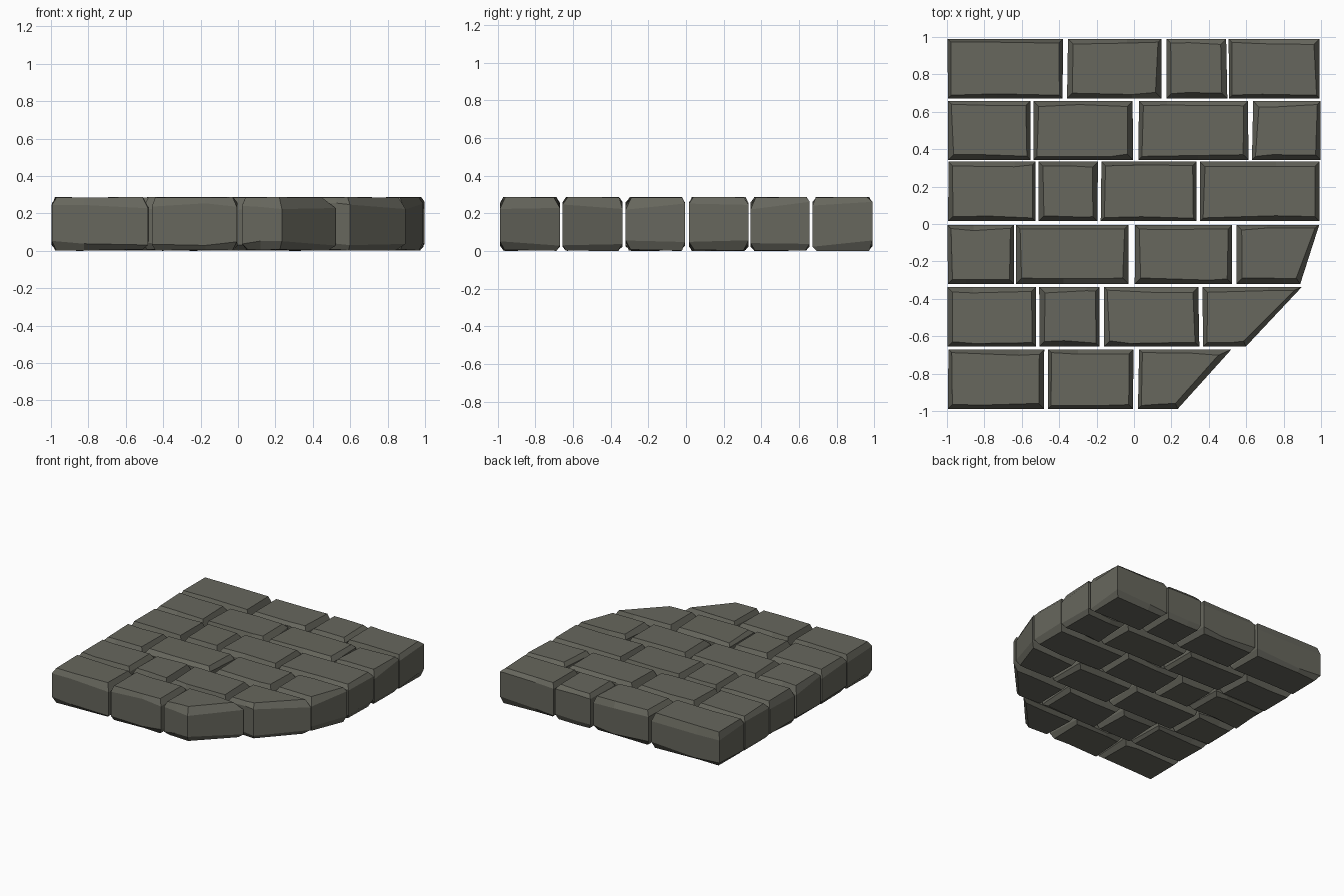
import bpy, bmesh, random
from mathutils import Vector

if "Cube" in bpy.data.objects:
    bpy.data.objects.remove(bpy.data.objects["Cube"])

random.seed(7)
H = 0.288
mat = bpy.data.materials.new("stone_grey")
mat.diffuse_color = (0.135, 0.135, 0.11, 1)
mat.use_nodes = True
mat.node_tree.nodes["Principled BSDF"].inputs["Base Color"].default_value = mat.diffuse_color


def inset(pts, amounts):
    """Move each corner of a counter-clockwise outline inward along its mitre."""
    out, n = [], len(pts)
    for i, p in enumerate(pts):
        a = (p - pts[i - 1]).normalized()
        b = (pts[(i + 1) % n] - p).normalized()
        na, nb = Vector((-a.y, a.x)), Vector((-b.y, b.x))
        out.append(p + (na + nb) / (1 + na.dot(nb)) * amounts[i])
    return out


def stone(name, x0, x1, y0, y1, x1_low=None):
    """Rough block with uneven chamfers; x1_low slants the right end."""
    j = lambda s: random.uniform(-s, s)
    low = x1 if x1_low is None else x1_low
    # one worn point along the front and back edges
    t, u = random.uniform(0.25, 0.8), random.uniform(0.25, 0.8)
    pts = [Vector(p) for p in (
        (x0 + 0.004 + j(0.004), y0), (x0 + (low - x0) * t, y0), (low - 0.004 + j(0.004), y0),
        (x1 - 0.004 + j(0.004), y1), (x0 + (x1 - x0) * u, y1), (x0 + 0.004 + j(0.004), y1))]
    top = inset(pts, [0.024 + j(0.008) for _ in pts])
    bot = inset(pts, [0.024 + j(0.008) for _ in pts])
    rings = [
        [(p.x, p.y, 0.004 + j(0.004)) for p in bot],
        [(p.x, p.y, 0.04 + j(0.018)) for p in pts],
        [(p.x, p.y, 0.24 + j(0.022)) for p in pts],
        [(p.x, p.y, H - 0.002 + j(0.002)) for p in top]]
    bm = bmesh.new()
    vs = [[bm.verts.new(c) for c in r] for r in rings]
    n = len(pts)
    for lo, hi in zip(vs, vs[1:]):
        for i in range(n):
            k = (i + 1) % n
            bm.faces.new((lo[i], lo[k], hi[k], hi[i]))
    bm.faces.new(vs[0][::-1])
    bm.faces.new(vs[-1])
    me = bpy.data.meshes.new(name)
    bm.to_mesh(me)
    bm.free()
    me.materials.append(mat)
    bpy.context.collection.objects.link(bpy.data.objects.new(name, me))


# courses: y range, then (left, right[, right at front edge]) of each stone
courses = [
    (0.672, 0.99, [(-1, -0.375), (-0.36, 0.15), (0.17, 0.5), (0.505, 1)]),
    (0.343, 0.657, [(-1, -0.553), (-0.54, -0.005), (0.02, 0.618), (0.63, 1)]),
    (0.015, 0.333, [(-1, -0.52), (-0.512, -0.192), (-0.178, 0.338), (0.35, 1)]),
    (-0.32, -0.005, [(-1, -0.64), (-0.632, -0.028), (0, 0.53), (0.545, 0.995, 0.895)]),
    (-0.655, -0.337, [(-1, -0.52), (-0.51, -0.178), (-0.163, 0.35), (0.363, 0.9, 0.6)]),
    (-0.988, -0.67, [(-1, -0.475), (-0.463, 0), (0.02, 0.525, 0.24)]),
]
for r, (y0, y1, row) in enumerate(courses):
    for c, (x0, x1, *cut) in enumerate(row):
        stone(f"paving_stone_{r + 1}_{c + 1}", x0, x1, y0, y1, *cut)
